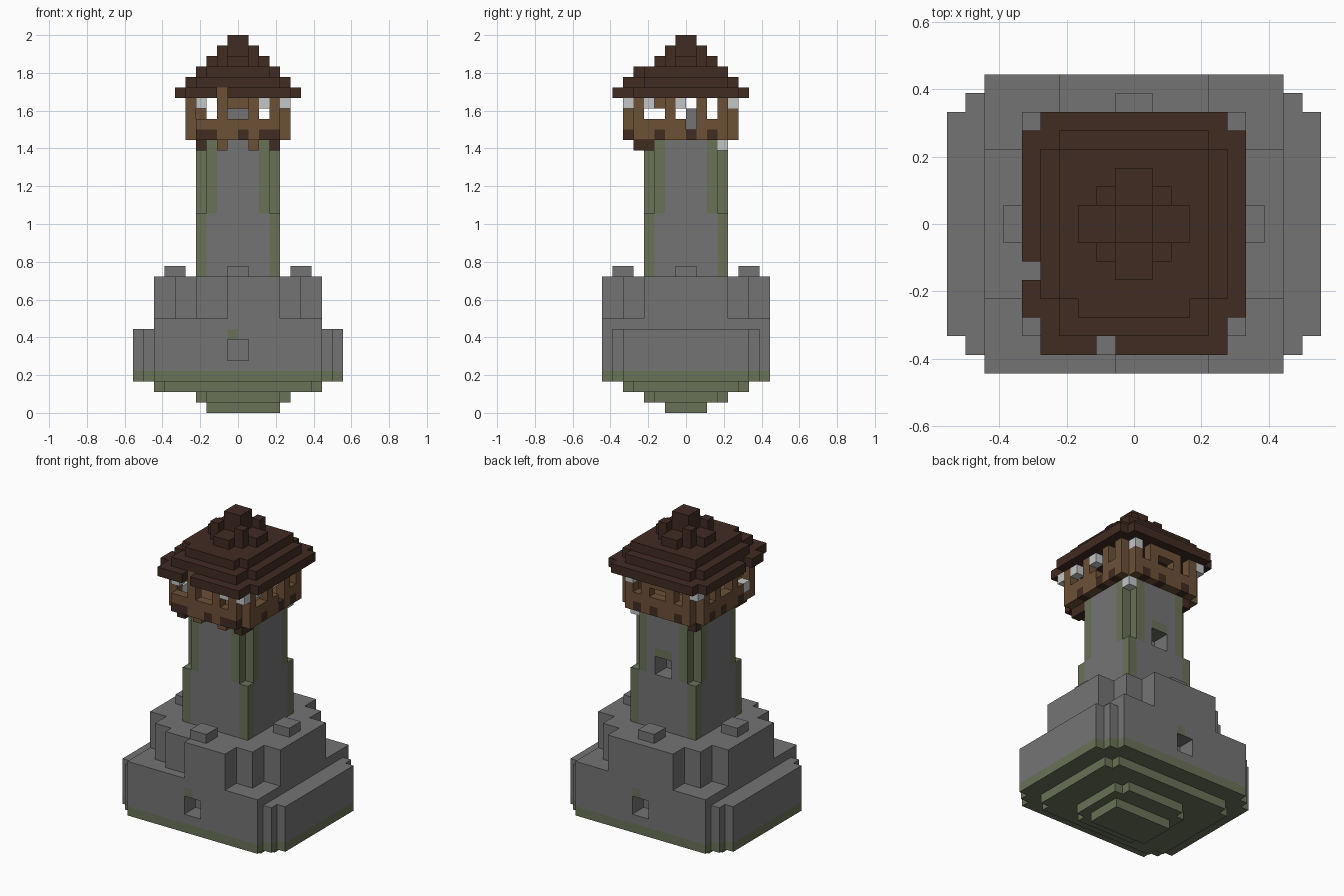
import bpy
import bmesh
from mathutils import Vector

UNIT = 1 / 18          # edge of one building block
cells = {}             # block position -> (part name, colour name)

COLOURS = {
    "grey_stone": (0.175, 0.175, 0.175),
    "mossy_stone": (0.142, 0.170, 0.096),
    "oak_wood": (0.155, 0.082, 0.037),
    "dark_wood": (0.053, 0.025, 0.016),
    "pale_web": (0.55, 0.56, 0.57),
}


def fill(part, colour, xs, ys, zs):
    """Fill a box of blocks; colour None carves it away."""
    for x in range(*xs):
        for y in range(*ys):
            for z in range(*zs):
                if colour is None:
                    cells.pop((x, y, z), None)
                else:
                    cells[x, y, z] = (part, colour)


def slab(part, colour, hx, hy, zs):
    """Fill a centred box from its half sizes."""
    fill(part, colour, (-hx, hx), (-hy, hy), zs)


def repaint(colour, xs, ys, zs):
    """Recolour existing blocks in a box."""
    for p, (part, _) in list(cells.items()):
        if all(a <= v < b for v, (a, b) in zip(p, (xs, ys, zs))):
            cells[p] = (part, colour)


# Stepped footing
MOSS, STONE, OAK, DARK, WEB = "mossy_stone", "grey_stone", "oak_wood", "dark_wood", "pale_web"
fill("footing", MOSS, (-3, 4), (-2, 2), (0, 1))
fill("footing", MOSS, (-4, 5), (-3, 3), (1, 2))
fill("footing", MOSS, (-3, 4), (-4, 4), (1, 2))
slab("footing", MOSS, 8, 5, (2, 3))
slab("footing", MOSS, 7, 6, (2, 3))

# Wide base with a mossy lowest course
for hx, hy, top in ((10, 6, 8), (9, 7, 8), (8, 8, 9)):
    slab("base", STONE, hx, hy, (3, top))
    slab("base", MOSS, hx, hy, (3, 4))

# Upper base with stepped corners and one set-back front bay
for hx, hy in ((8, 4), (6, 6), (4, 8)):
    slab("upper_base", STONE, hx, hy, (9, 13))
fill("upper_base", None, (-4, -1), (-8, -7), (9, 13))

# One merlon on each side
for a in (-7, 5):
    fill("merlons", STONE, (a, a + 2), (-1, 1), (13, 14))
    fill("merlons", STONE, (-1, 1), (a, a + 2), (13, 14))

# Tower shaft with mossy corners, notched higher up
slab("tower", STONE, 4, 4, (13, 26))
for x in (-4, 3):
    for y in (-4, 3):
        ix, iy = (x + 1 if x < 0 else x - 1), (y + 1 if y < 0 else y - 1)
        fill("tower", MOSS, (x, x + 1), (y, y + 1), (13, 19))
        fill("tower", None, (x, x + 1), (y, y + 1), (19, 26))
        for cx, cy in ((ix, iy), (ix, y), (x, iy)):
            fill("tower", MOSS, (cx, cx + 1), (cy, cy + 1), (19, 26))

# Window recesses with mossy lintels
fill("base", None, (-1, 1), (-8, -6), (5, 7))
fill("base", None, (-1, 1), (6, 8), (5, 7))
fill("tower", None, (-1, 1), (2, 4), (19, 21))
repaint(MOSS, (-1, 0), (-8, -6), (7, 8))
repaint(MOSS, (0, 1), (6, 8), (7, 8))
repaint(MOSS, (-1, 1), (2, 4), (21, 22))

# Brackets below the gallery
for x in (-4, 3):
    fill("brackets", DARK, (x, x + 1), (-5, -3), (25, 26))
for x in (-2, 1):
    fill("brackets", OAK, (x, x + 1), (-5, -4), (25, 26))
fill("brackets", DARK, (-4, -3), (3, 4), (25, 26))
fill("cobwebs", WEB, (3, 4), (3, 4), (25, 26))

# Gallery floor and parapet
fill("gallery", OAK, (-5, 5), (-5, 4), (26, 28))
fill("gallery", OAK, (-4, 4), (-6, 5), (26, 28))
fill("gallery", None, (-4, 4), (-5, 4), (27, 28))
for i in (-3, 0, 2):
    repaint(DARK, (i, i + 1), (-6, -5), (26, 27))
    repaint(DARK, (i, i + 1), (4, 5), (26, 27))
    for x in (-5, 4):
        repaint(DARK, (x, x + 1), (i, i + 1), (26, 27))
for x in (-4, 3):
    repaint(DARK, (x, x + 1), (-6, -5), (26, 27))
fill("gallery", None, (4, 5), (0, 1), (27, 28))

# Gallery posts and head beams
for x in (-2, 1, 3):
    fill("posts", OAK, (x, x + 1), (-6, -5), (28, 30))
for x in (-4, -2, 1, 3):
    fill("posts", OAK, (x, x + 1), (4, 5), (28, 30))
for x in (-5, 4):
    for y in (-5, -2, 1, 3):
        fill("posts", OAK, (x, x + 1), (y, y + 1), (28, 30))
fill("posts", OAK, (-2, 2), (4, 5), (29, 30))
fill("posts", OAK, (-5, -4), (-3, -1), (29, 30))

# Stone block standing in the lookout
fill("lookout_block", STONE, (-1, 1), (0, 1), (27, 29))

# Cobwebs under the eaves
for x, y, z in ((-4, -6, 29), (4, -6, 29), (2, -6, 29), (-5, 4, 29),
                (3, 4, 29), (4, -4, 29), (4, -1, 29), (-5, -4, 27)):
    fill("cobwebs", WEB, (x, x + 1), (y, y + 1), (z, z + 1))

# Stepped roof, each course a wide and a deep slab
for z, (wide, deep) in enumerate((((6, -5, 5), (5, -7, 6)),
                                  ((5, -4, 4), (4, -6, 5)),
                                  ((4, -4, 4), (3, -5, 4))), 30):
    for hx, y0, y1 in (wide, deep):
        fill("roof", DARK, (-hx, hx), (y0, y1), (z, z + 1))

# Broken eave blocks, with a post showing behind the front one
fill("roof", None, (-6, -5), (-3, -2), (30, 31))
fill("roof", None, (-2, -1), (-7, -6), (30, 31))
fill("posts", OAK, (-2, -1), (-6, -5), (30, 31))

# Roof crown: low cross, four corner blocks, tall middle
slab("roof_crown", DARK, 3, 1, (33, 34))
slab("roof_crown", DARK, 1, 3, (33, 34))
for x in (-2, 1):
    for y in (-2, 1):
        fill("roof_crown", DARK, (x, x + 1), (y, y + 1), (33, 35))
slab("roof_crown", DARK, 1, 1, (33, 36))

# Materials
materials = {}
for name, rgb in COLOURS.items():
    mat = bpy.data.materials.new(name)
    mat.use_nodes = True
    mat.diffuse_color = (*rgb, 1)
    shader = mat.node_tree.nodes["Principled BSDF"]
    shader.inputs["Base Color"].default_value = (*rgb, 1)
    shader.inputs["Roughness"].default_value = 0.9
    materials[name] = mat

cube = bpy.data.objects.get("Cube")
if cube:
    bpy.data.objects.remove(cube, do_unlink=True)


def build(part):
    """Make one object from the exposed faces of a part's blocks."""
    bm = bmesh.new()
    used = sorted({c for n, c in cells.values() if n == part})
    for pos, (name, colour) in cells.items():
        if name != part:
            continue
        middle = Vector(pos) + Vector((0.5, 0.5, 0.5))
        for axis in range(3):
            for sign in (-1, 1):
                step = Vector((0, 0, 0))
                step[axis] = sign
                if tuple(int(v) for v in Vector(pos) + step) in cells:
                    continue
                u = Vector((0, 0, 0))
                u[(axis + 1) % 3] = 0.5
                v = step.cross(u)
                centre = middle + step / 2
                corners = (centre - u - v, centre + u - v, centre + u + v, centre - u + v)
                face = bm.faces.new([bm.verts.new(c * UNIT) for c in corners])
                face.material_index = used.index(colour)
    bmesh.ops.remove_doubles(bm, verts=bm.verts, dist=UNIT / 100)
    mesh = bpy.data.meshes.new(part)
    bm.to_mesh(mesh)
    bm.free()
    for colour in used:
        mesh.materials.append(materials[colour])
    bpy.context.collection.objects.link(bpy.data.objects.new(part, mesh))


for part in sorted({name for name, _ in cells.values()}):
    build(part)
